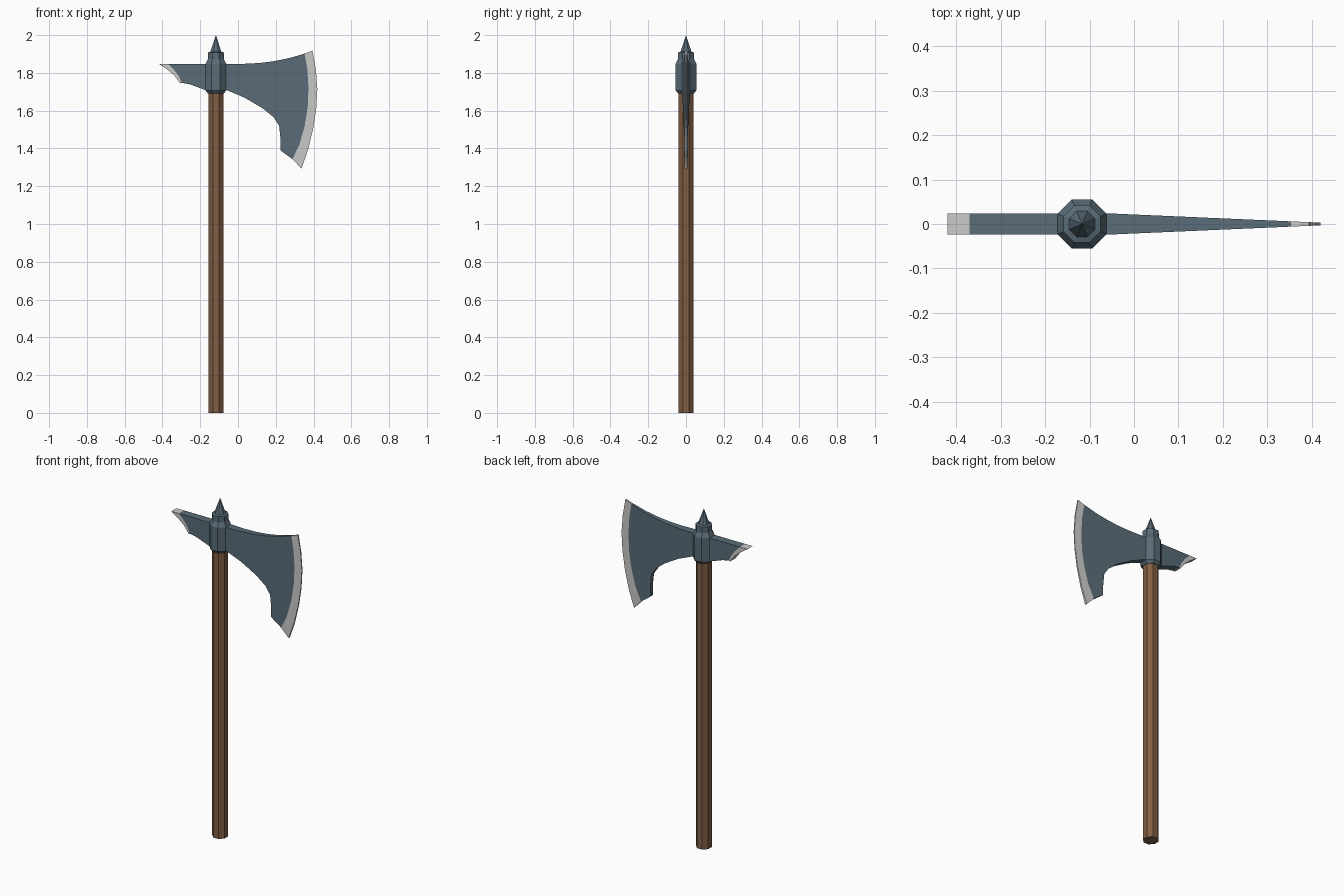
import bpy, bmesh, math

if "Cube" in bpy.data.objects:
    bpy.data.objects.remove(bpy.data.objects["Cube"])

CX = -0.117  # shaft axis


def material(name, rgb):
    m = bpy.data.materials.new(name)
    m.diffuse_color = (*rgb, 1)
    m.use_nodes = True
    m.node_tree.nodes["Principled BSDF"].inputs["Base Color"].default_value = m.diffuse_color
    return m


wood = material("brown wood", (0.22, 0.112, 0.056))
steel = material("blue grey steel", (0.10, 0.15, 0.187))
bright = material("bright edge", (0.59, 0.59, 0.585))


def finish(bm, name, mats):
    bmesh.ops.recalc_face_normals(bm, faces=bm.faces)
    me = bpy.data.meshes.new(name)
    bm.to_mesh(me)
    bm.free()
    for m in mats:
        me.materials.append(m)
    ob = bpy.data.objects.new(name, me)
    bpy.context.collection.objects.link(ob)
    return ob


def lathe(name, rings, mat, sides=8):
    """Stack of octagons (apothem, z) with flats facing the axes; apothem 0 is a point."""
    bm = bmesh.new()
    loops = []
    for a, z in rings:
        r = a / math.cos(math.pi / sides)
        n = sides if a > 0 else 1
        loops.append([bm.verts.new((CX + r * math.cos((i + .5) * math.tau / sides),
                                    r * math.sin((i + .5) * math.tau / sides), z))
                      for i in range(n)])
    for lo, hi in zip(loops, loops[1:]):
        for i in range(sides):
            j = (i + 1) % sides
            if len(hi) == 1:
                bm.faces.new((lo[i], lo[j], hi[0]))
            else:
                bm.faces.new((lo[i], lo[j], hi[j], hi[i]))
    bm.faces.new(loops[0])
    if len(loops[-1]) > 1:
        bm.faces.new(loops[-1])
    return finish(bm, name, [mat])


def plate(name, body, inner, outer, half):
    """Flat head: body outline closed by the inner curve, plus a bright strip out
    to the outer curve. half(x) gives the half thickness."""
    bm = bmesh.new()

    def pair(p):
        return [bm.verts.new((p[0], s * half(p[0]), p[1])) for s in (-1, 1)]

    b, i, o = ([pair(p) for p in c] for c in (body, inner, outer))
    rim = b + i
    for s in (0, 1):
        bm.faces.new([v[s] for v in rim])
        for k in range(len(i) - 1):
            bm.faces.new((i[k][s], i[k + 1][s], o[k + 1][s], o[k][s])).material_index = 1

    def wall(p, q, idx):
        bm.faces.new((p[0], q[0], q[1], p[1])).material_index = idx

    for p, q in zip(b + i[:1], b[1:] + i[:1]):
        wall(p, q, 0)
    wall(i[-1], b[0], 0)
    for p, q in zip(o, o[1:]):
        wall(p, q, 1)
    wall(i[0], o[0], 1)
    wall(i[-1], o[-1], 1)
    return finish(bm, name, [steel, bright])


# Shaft, socket and top spike
lathe("shaft", [(0.04, 0), (0.04, 1.75)], wood)
lathe("socket", [(0.043, 1.692), (0.055, 1.708), (0.055, 1.848), (0.042, 1.873),
                 (0.042, 1.908), (0.029, 1.912), (0.0, 2.0)], steel)

# Main blade, tapering to the cutting edge
plate("axe_blade",
      [(0.225, 1.39), (0.225, 1.45), (0.218, 1.52), (0.188, 1.566), (0.13, 1.613),
       (0.034, 1.669), (-0.06, 1.709), (CX, 1.715), (CX, 1.848), (0.03, 1.848),
       (0.11, 1.852), (0.19, 1.862), (0.27, 1.878)],
      [(0.353, 1.902), (0.367, 1.82), (0.373, 1.72), (0.369, 1.62), (0.353, 1.52),
       (0.325, 1.42), (0.288, 1.343)],
      [(0.394, 1.918), (0.412, 1.82), (0.42, 1.715), (0.414, 1.61), (0.397, 1.50),
       (0.370, 1.39), (0.336, 1.293)],
      lambda x: 0.024 - 0.021 * (x + 0.06) / 0.48)

# Rear beak of constant thickness
plate("rear_beak",
      [(-0.257, 1.74), (-0.172, 1.709), (CX, 1.709), (CX, 1.848)],
      [(-0.370, 1.848), (-0.336, 1.814), (-0.312, 1.780), (-0.297, 1.747)],
      [(-0.42, 1.848), (-0.373, 1.817), (-0.336, 1.785), (-0.306, 1.745)],
      lambda x: 0.024)
